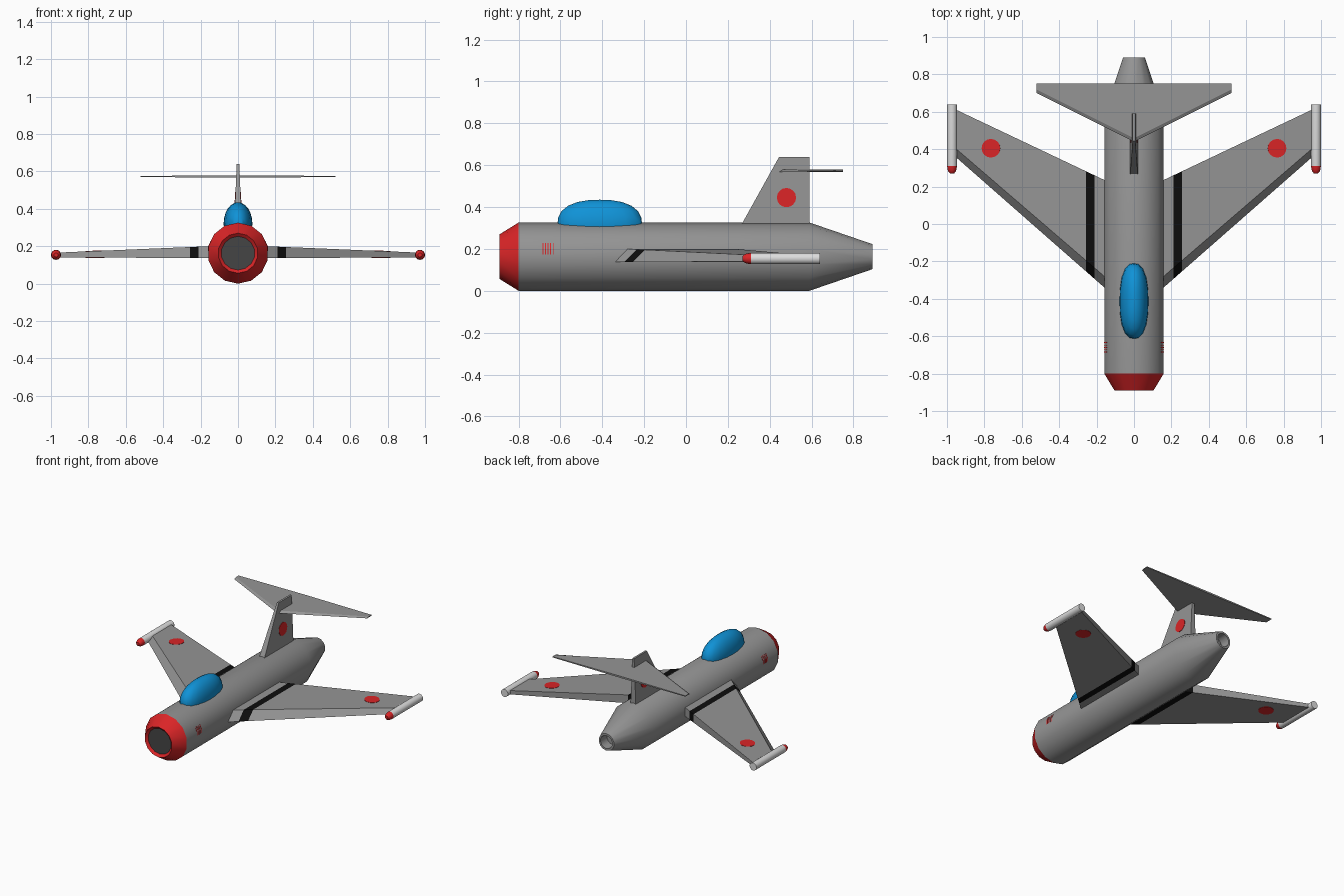
import bpy, bmesh, math
from mathutils import Vector, Matrix

if "Cube" in bpy.data.objects:
    bpy.data.objects.remove(bpy.data.objects["Cube"])


def material(name, rgb):
    m = bpy.data.materials.new(name)
    m.diffuse_color = (*rgb, 1)
    m.use_nodes = True
    m.node_tree.nodes["Principled BSDF"].inputs["Base Color"].default_value = m.diffuse_color
    return m


GREY = material("hull grey", (0.30, 0.30, 0.30))
RED = material("red", (0.70, 0.018, 0.02))
DARK = material("intake dark", (0.06, 0.06, 0.06))
BLUE = material("canopy blue", (0.005, 0.29, 0.68))
BLACK = material("stripe black", (0.004, 0.004, 0.004))
WHITE = material("tank white", (0.72, 0.72, 0.72))


def finish(name, bm, mats, smooth=False):
    bmesh.ops.recalc_face_normals(bm, faces=bm.faces)
    mesh = bpy.data.meshes.new(name)
    bm.to_mesh(mesh)
    bm.free()
    ob = bpy.data.objects.new(name, mesh)
    bpy.context.collection.objects.link(ob)
    for m in mats:
        mesh.materials.append(m)
    if smooth:
        bpy.ops.object.select_all(action='DESELECT')
        ob.select_set(True)
        bpy.context.view_layer.objects.active = ob
        bpy.ops.object.shade_smooth_by_angle(angle=math.radians(30))
    return ob


def loft(name, rings, mats, bands=None, smooth=False):
    """Skin a list of equal-length rings; bands gives a material per gap."""
    bm = bmesh.new()
    vs = [[bm.verts.new(p) for p in r] for r in rings]
    n = len(rings[0])
    for k in range(len(vs) - 1):
        for i in range(n):
            j = (i + 1) % n
            f = bm.faces.new((vs[k][i], vs[k][j], vs[k + 1][j], vs[k + 1][i]))
            f.material_index = bands[k] if bands else 0
    bm.faces.new(vs[0]).material_index = bands[-2] if bands else 0
    bm.faces.new(vs[-1]).material_index = bands[-1] if bands else 0
    return finish(name, bm, mats, smooth)


def ring(x, y, z, r, n):
    """Circle around the y axis with a vertex at the top."""
    return [(x + r * math.sin(2 * math.pi * i / n), y,
             z + r * math.cos(2 * math.pi * i / n)) for i in range(n)]


def disc(name, centre, normal, r=0.05):
    """Thin painted roundel lying on a surface."""
    bm = bmesh.new()
    rot = Vector(normal).to_track_quat('Z', 'Y').to_matrix().to_4x4()
    bmesh.ops.create_cone(bm, cap_ends=True, segments=16, radius1=r, radius2=r,
                          depth=0.004, matrix=Matrix.Translation(centre) @ rot)
    return finish(name, bm, [RED])


# Fuselage: dark intake, red nose ring, grey barrel, hollow tail pipe
R, CZ, N = 0.163, 0.163, 14
profile = [(-0.875, 0.09), (-0.89, 0.107), (-0.80, R), (0.59, R),
           (0.89, 0.06), (0.89, 0.046), (0.82, 0.044)]
loft("fuselage", [ring(0, y, CZ, r, N) for y, r in profile],
     [GREY, RED, DARK], [1, 1, 0, 0, 0, 0, 2, 0], smooth=True)

# Canopy: slightly boxy bubble
bm = bmesh.new()
bmesh.ops.create_uvsphere(bm, u_segments=20, v_segments=12, radius=1)
for v in bm.verts:
    c = v.co
    s = (abs(c.y) ** 2.4 + (c.x ** 2 + c.z ** 2) ** 1.2) ** (1 / 2.4)
    c /= s
    v.co = (c.x * 0.077, c.y * 0.202 - 0.412, c.z * 0.115 + 0.32)
finish("canopy", bm, [BLUE], smooth=True)


# Wings: flat underside, tapering top, bevelled leading edge, black band
def wing_top(x):
    return 0.20 - 0.042 * (x - 0.158)


def wing_section(side, x):
    d = x - 0.158
    zt, zb = wing_top(x), 0.137 + 0.004 * d
    back = 0.235 + 0.474 * d
    return [(side * x, -0.34 + 0.878 * d, zb), (side * x, -0.28 + 0.86 * d, zt),
            (side * x, back, zt), (side * x, back, zb)]


for side, label in ((-1, "left"), (1, "right")):
    loft(label + "_wing", [wing_section(side, x) for x in (0.10, 0.21, 0.256, 0.97)],
         [GREY, BLACK], [0, 1, 0, 0, 0])
    disc(label + "_wing_top_roundel", (side * 0.765, 0.405, wing_top(0.765)),
         (side * 0.042, 0, 1))
    disc(label + "_wing_under_roundel", (side * 0.765, 0.405, 0.1394), (side * 0.004, 0, -1))

    # Wing tip tank with red rounded nose
    tank = [(0.27, 0.011), (0.278, 0.019), (0.29, 0.024), (0.31, 0.027), (0.64, 0.027)]
    loft(label + "_tip_tank", [ring(side * 0.973, y, 0.154, r, 14) for y, r in tank],
         [WHITE, RED], [1, 1, 1, 0, 1, 0], smooth=True)

    # Fin roundel
    disc(label + "_fin_roundel", (side * 0.0155, 0.48, 0.445), (side, 0, 0.04), 0.046)

    # Small red hash marks on the nose sides
    bm = bmesh.new()
    for y in (-0.684, -0.672, -0.660, -0.648, -0.634):
        strip = [[bm.verts.new((side * (x + 0.0015), y + w, z)) for w in (-0.0022, 0.0022)]
                 for x, z in ((0.159, 0.174), (0.159, 0.199), (0.1445, 0.229))]
        for a, b in zip(strip, strip[1:]):
            f = bm.faces.new((a[0], a[1], b[1], b[0]))
    ob = finish(label + "_nose_marks", bm, [RED])
    ob.modifiers.new("thickness", 'SOLIDIFY').thickness = 0.002


# Fin: swept front, thinner towards the top
def fin_section(y0, z, h):
    return [(-h, y0, z), (h, y0, z), (h, 0.59, z), (-h, 0.59, z)]


loft("fin", [fin_section(0.242, 0.275, 0.022), fin_section(0.27, 0.325, 0.02),
             fin_section(0.445, 0.64, 0.007)], [GREY])


# Tailplane: thin swept triangle with bevelled leading edge
def tail_section(x, y0, t):
    return [(x, y0, 0.573 - t), (x, y0 + 0.018, 0.573 + t),
            (x, 0.75, 0.573 + t), (x, 0.75, 0.573 - t)]


loft("tailplane", [tail_section(-0.52, 0.70, 0.003), tail_section(0, 0.44, 0.006),
                   tail_section(0.52, 0.70, 0.003)], [GREY])
